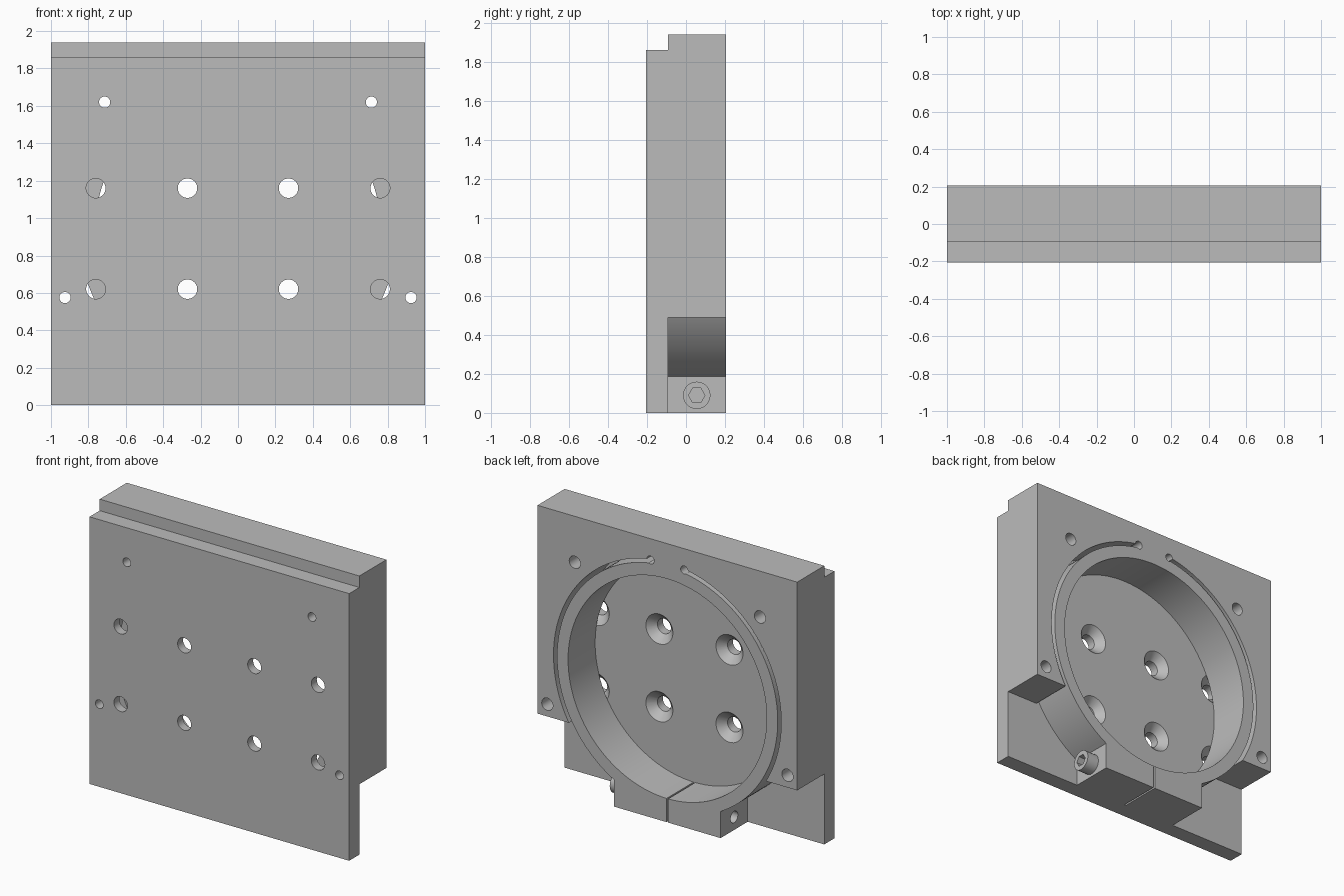
import bpy, bmesh, math
from mathutils import Matrix

cube = bpy.data.objects.get("Cube")
if cube:
    bpy.data.objects.remove(cube)

# One grey metal colour
grey = bpy.data.materials.new("grey metal")
grey.use_nodes = True
COLOR = (0.5, 0.5, 0.5, 1)
grey.diffuse_color = COLOR
grey.node_tree.nodes["Principled BSDF"].inputs["Base Color"].default_value = COLOR

FRONT, MID, BACK = -0.205, -0.093, 0.205   # depth planes
CZ = 0.93                                  # bore centre height
BORE, RING, SLOT = 0.765, 0.85, 0.877      # radii
SHELF, TOP = 0.49, 1.94
EAR, SPLIT = 0.41, 0.006                   # clamp half width, split half gap
SCREW_Y, SCREW_Z = 0.055, 0.09


def finish(name, bm):
    bmesh.ops.recalc_face_normals(bm, faces=bm.faces)
    mesh = bpy.data.meshes.new(name)
    bm.to_mesh(mesh)
    bm.free()
    mesh.materials.append(grey)
    obj = bpy.data.objects.new(name, mesh)
    bpy.context.collection.objects.link(obj)
    return obj


def extrude_outline(name, points, y0, y1):
    """Extrude an (x, z) outline along y."""
    bm = bmesh.new()
    face = bm.faces.new([bm.verts.new((x, y0, z)) for x, z in points])
    new = bmesh.ops.extrude_face_region(bm, geom=[face])["geom"]
    verts = [v for v in new if isinstance(v, bmesh.types.BMVert)]
    bmesh.ops.translate(bm, verts=verts, vec=(0, y1 - y0, 0))
    return finish(name, bm)


def add_rod(bm, axis, centre, start, end, r0, r1=None, sides=40):
    """Add a rod or cone along x or y; centre gives the other two coordinates."""
    r1 = r0 if r1 is None else r1
    if axis == 'Y':
        turn = Matrix.Rotation(-math.pi / 2, 4, 'X')
        pos = (centre[0], (start + end) / 2, centre[1])
    else:
        turn = Matrix.Rotation(math.pi / 2, 4, 'Y')
        pos = ((start + end) / 2, centre[0], centre[1])
    bmesh.ops.create_cone(bm, cap_ends=True, segments=sides, radius1=r0, radius2=r1,
                          depth=end - start, matrix=Matrix.Translation(pos) @ turn)


def cut(target, bm):
    cutter = finish("cutter", bm)
    cutter.hide_render = True
    mod = target.modifiers.new("cut", 'BOOLEAN')
    mod.operation, mod.solver, mod.object = 'DIFFERENCE', 'EXACT', cutter
    bpy.context.view_layer.objects.active = target
    bpy.ops.object.modifier_apply(modifier=mod.name)
    bpy.data.objects.remove(cutter)


def smooth(obj):
    bpy.ops.object.select_all(action='DESELECT')
    obj.select_set(True)
    bpy.context.view_layer.objects.active = obj
    bpy.ops.object.shade_smooth_by_angle(angle=math.radians(30))


def arc(r, a0, a1, n=64):
    return [(r * math.cos(a0 + (a1 - a0) * i / n), CZ + r * math.sin(a0 + (a1 - a0) * i / n))
            for i in range(n + 1)]


# Front plate
bolts = [(x, z) for x in (-0.76, -0.27, 0.27, 0.76) for z in (0.62, 1.16)]
pins = [(s * x, z) for s in (-1, 1) for x, z in ((0.713, 1.62), (0.925, 0.575))]
plate = extrude_outline("front_plate", [(-1, 0), (1, 0), (1, 1.86), (-1, 1.86)], FRONT, MID)

holes = bmesh.new()
for c in bolts:
    add_rod(holes, 'Y', c, FRONT - 0.1, MID + 0.1, 0.052)
for c in pins:
    add_rod(holes, 'Y', c, FRONT - 0.1, MID + 0.1, 0.03)
cut(plate, holes)

# Countersinks on the bore floor
sinks = bmesh.new()
for c in bolts:
    add_rod(sinks, 'Y', c, MID - 0.062, MID + 0.01, 0.042, 0.114)
cut(plate, sinks)
smooth(plate)

# Clamp body: half outline with slot, ear, split and bore, then mirrored
slot_low = math.asin((SHELF - CZ) / SLOT)
slot_top = math.acos(0.13 / RING)
ear_angle = -math.acos(EAR / RING)
split_angle = -math.acos(SPLIT / BORE)
half = [(1, TOP), (1, SHELF)]
half += arc(SLOT, slot_low, slot_top)
half += arc(RING, slot_top, ear_angle)
half += [(EAR, 0), (SPLIT, 0)]
half += arc(BORE, split_angle, math.pi / 2)[:-1]
outline = half + [(0, CZ + BORE)] + [(-x, z) for x, z in reversed(half)]
body = extrude_outline("clamp_body", outline, MID, BACK)

# Pin holes, slot end holes and the clamp screw hole
holes = bmesh.new()
for c in pins:
    add_rod(holes, 'Y', c, MID - 0.1, BACK + 0.1, 0.043)
for s in (-1, 1):
    add_rod(holes, 'Y', (s * 0.13, CZ + 0.862), MID - 0.1, BACK + 0.1, 0.028)
add_rod(holes, 'X', (SCREW_Y, SCREW_Z), -0.6, 0.6, 0.04)
cut(body, holes)
smooth(body)

# Clamp screw with hexagonal socket
bm = bmesh.new()
add_rod(bm, 'X', (SCREW_Y, SCREW_Z), EAR, EAR + 0.09, 0.07)
head = finish("screw_head", bm)
bm = bmesh.new()
add_rod(bm, 'X', (SCREW_Y, SCREW_Z), EAR + 0.04, EAR + 0.2, 0.042, sides=6)
cut(head, bm)
smooth(head)
bm = bmesh.new()
add_rod(bm, 'X', (SCREW_Y, SCREW_Z), -0.2, EAR + 0.01, 0.038)
smooth(finish("screw_shaft", bm))
